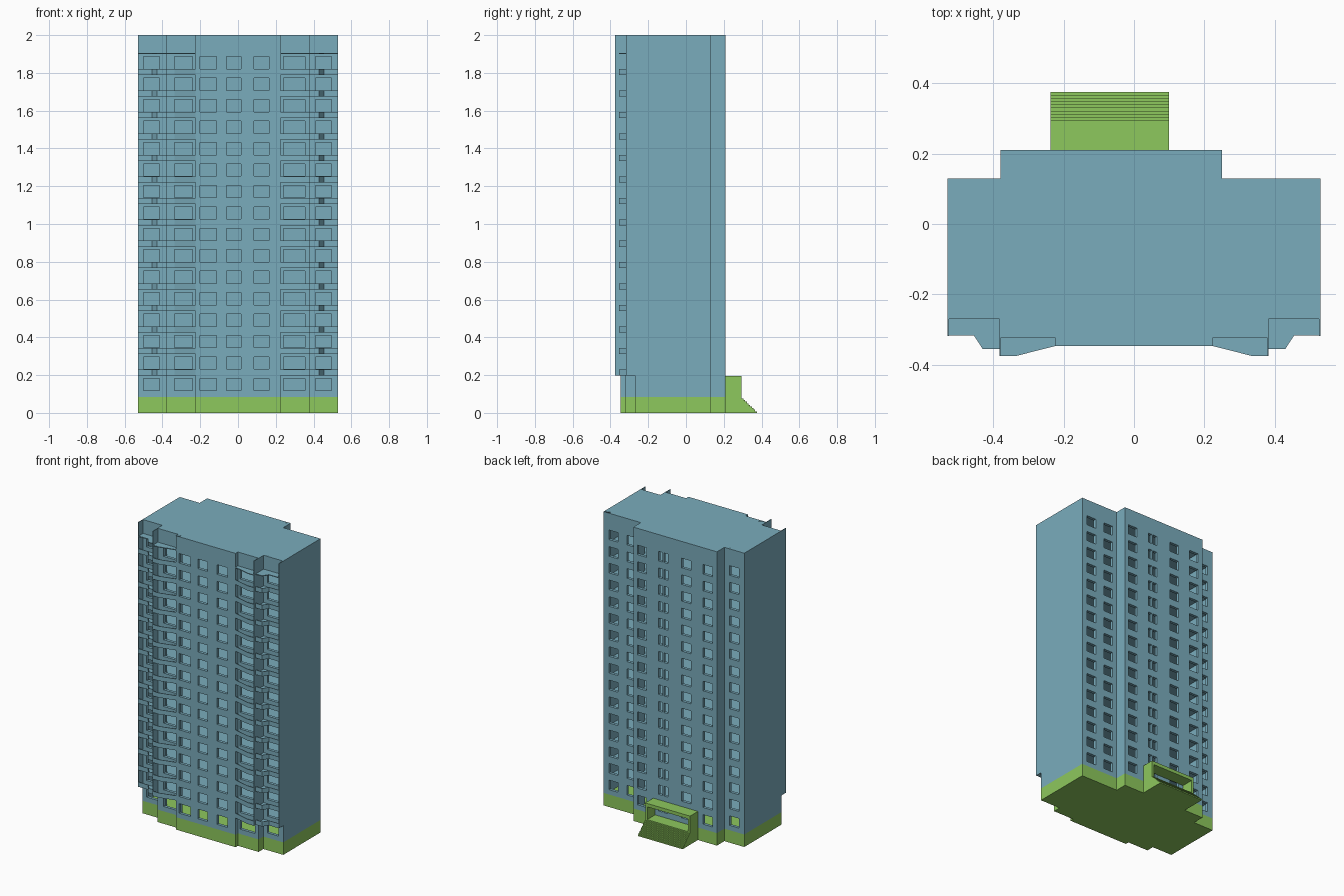
import bpy, bmesh

if "Cube" in bpy.data.objects:
    bpy.data.objects.remove(bpy.data.objects["Cube"])

FLOORS, BASE, PITCH, TOP = 16, 0.085, 0.1135, 2.0


def material(name, rgb):
    m = bpy.data.materials.new(name)
    m.diffuse_color = (*rgb, 1)
    m.use_nodes = True
    m.node_tree.nodes["Principled BSDF"].inputs["Base Color"].default_value = m.diffuse_color
    return m


BLUE = material("blue_wall", (0.195, 0.413, 0.503))
GREEN = material("green_base", (0.27, 0.58, 0.11))


def finish(name, bm, mat, mirror=False, thick=0, offset=0):
    me = bpy.data.meshes.new(name)
    bm.to_mesh(me)
    bm.free()
    ob = bpy.data.objects.new(name, me)
    bpy.context.collection.objects.link(ob)
    me.materials.append(mat)
    if thick:
        s = ob.modifiers.new("thickness", 'SOLIDIFY')
        s.thickness, s.offset, s.use_even_offset = thick, offset, True
    if mirror:
        ob.modifiers.new("mirror", 'MIRROR').use_mirror_merge = False
    return ob


def prism(bm, pts, z0, z1):
    f = bm.faces.new([bm.verts.new((x, y, z0)) for x, y in pts])
    ext = bmesh.ops.extrude_face_region(bm, geom=[f])
    up = [v for v in ext['geom'] if isinstance(v, bmesh.types.BMVert)]
    bmesh.ops.translate(bm, verts=up, vec=(0, 0, z1 - z0))
    bmesh.ops.recalc_face_normals(bm, faces=bm.faces)


def box(bm, x0, x1, y0, y1, z0, z1):
    prism(bm, [(x0, y0), (x1, y0), (x1, y1), (x0, y1)], z0, z1)


# footprint, counter-clockwise, with window spans for each wall edge
walls = [
    ((-.53, -.27), [(-.50, -.415)]),
    ((-.38, -.27), []),
    ((-.38, -.322), [(-.335, -.24)]),
    ((-.225, -.322), []),
    ((-.225, -.347), [(-.20, -.115), (-.06, .015), (.085, .165)]),
    ((.225, -.347), []),
    ((.225, -.322), [(.24, .355)]),
    ((.38, -.322), []),
    ((.38, -.27), [(.41, .495)]),
    ((.53, -.27), []),
    ((.53, .13), [(.49, .42), (.355, .285)]),
    ((.25, .13), []),
    ((.25, .21), [(.22, .15), (.06, .03), (.02, -.01), (-.115, -.185), (-.275, -.345)]),
    ((-.38, .21), []),
    ((-.38, .13), [(-.42, -.49)]),
    ((-.53, .13), []),
]
foot = [w[0] for w in walls]
levels = [BASE + PITCH * k for k in range(FLOORS + 1)]

# outer wall shell with window openings and roof
bm = bmesh.new()
zs = [BASE]
for z in levels[:-1]:
    zs += [z + .033, z + .098]
zs.append(TOP)
for i, (p, wins) in enumerate(walls):
    q = foot[(i + 1) % len(foot)]
    cuts = [p] + [(x, p[1]) for w in wins for x in w] + [q]
    for c in range(len(cuts) - 1):
        for r in range(len(zs) - 1):
            if c % 2 and r % 2:
                continue
            a, b = cuts[c], cuts[c + 1]
            bm.faces.new([bm.verts.new((*v, z)) for v, z in
                          ((a, zs[r]), (b, zs[r]), (b, zs[r + 1]), (a, zs[r + 1]))])
bm.faces.new([bm.verts.new((*v, TOP)) for v in foot])
bmesh.ops.remove_doubles(bm, verts=bm.verts, dist=1e-5)
finish("wall_shell", bm, BLUE, thick=.02, offset=-1)

# inner floor slabs and central partition
bm = bmesh.new()
for z in levels[1:]:
    bm.faces.new([bm.verts.new((x * .99, y * .98, z)) for x, y in foot])
finish("floor_slabs", bm, BLUE)
bm = bmesh.new()
box(bm, -.515, .515, -.075, -.065, BASE, 1.98)
finish("inner_partition", bm, BLUE)

# green plinth
bm = bmesh.new()
prism(bm, foot, 0, BASE)
finish("plinth", bm, GREEN)

# balconies: slab on each level with a low parapet
bay = [(.225, -.347), (.335, -.375), (.38, -.375)]
corner = [(.38, -.355), (.43, -.355), (.455, -.317), (.53, -.317)]
for name, path, back in (("bay_balcony", bay, -.322), ("corner_balcony", corner, -.27)):
    slabs, rails = bmesh.new(), bmesh.new()
    outline = path + [(path[-1][0], back), (path[0][0], back)]
    for k, z in enumerate(levels[1:]):
        prism(slabs, outline, z, z + .005)
        if k == FLOORS - 1:
            continue
        lo = [rails.verts.new((x, y, z)) for x, y in path]
        hi = [rails.verts.new((x, y, z + .032)) for x, y in path]
        for j in range(len(path) - 1):
            rails.faces.new((lo[j], lo[j + 1], hi[j + 1], hi[j]))
    finish(name + "_slabs", slabs, BLUE, mirror=True)
    finish(name + "_parapets", rails, BLUE, mirror=True, thick=.004, offset=-1)

# thin full-height fins beside the balconies
bm = bmesh.new()
box(bm, .378, .382, -.375, -.27, levels[1], TOP)
box(bm, .526, .53, -.318, -.27, levels[1], TOP)
finish("balcony_fins", bm, BLUE, mirror=True)

# entrance porch: landing, side walls, roof
bm = bmesh.new()
box(bm, -.237, .1, .21, .295, 0, BASE)
box(bm, -.237, -.222, .21, .295, BASE, .172)
box(bm, .085, .1, .21, .295, BASE, .172)
box(bm, -.237, .1, .21, .295, .172, .195)
finish("entrance_porch", bm, GREEN)

# entrance steps
bm = bmesh.new()
N = 9
for i in range(N):
    y = .295 + .08 * i / N
    box(bm, -.237, .1, y, y + .08 / N, 0, BASE * (N - i) / (N + 1))
finish("entrance_steps", bm, GREEN)
